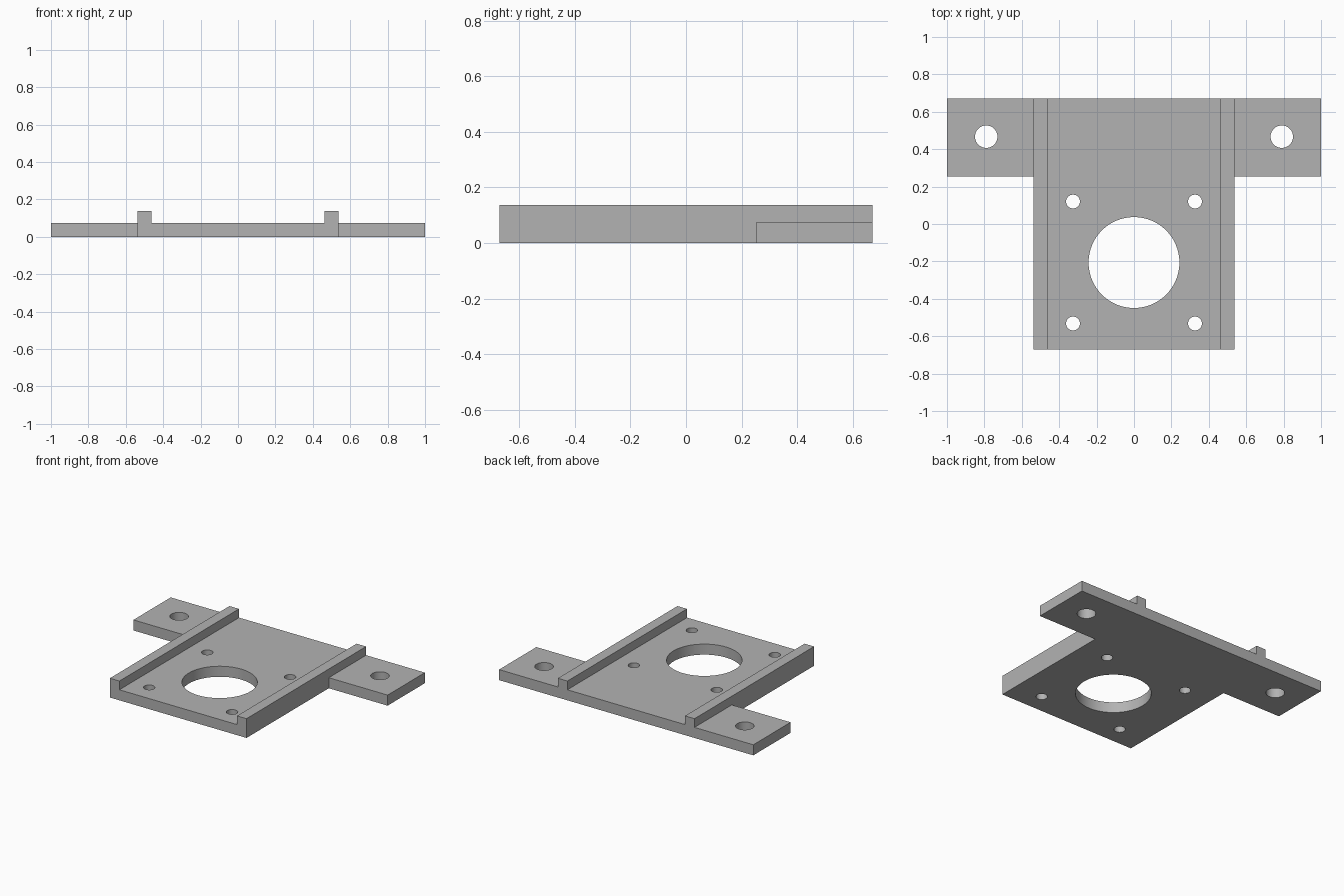
import bpy
import bmesh
import math
from mathutils import Matrix

if "Cube" in bpy.data.objects:
    bpy.data.objects.remove(bpy.data.objects["Cube"], do_unlink=True)

HALF_W, HALF_D = 1.0, 0.672          # overall half width and half depth
RAIL_OUT, RAIL_IN = 0.5375, 0.4626   # outer and inner faces of the rails
PLATE_Z, RAIL_Z = 0.075, 0.137       # plate thickness, rail height
EAR_Y = 0.253                        # front edge of the mounting ears

grey = bpy.data.materials.new("mid grey")
grey.use_nodes = True
grey.diffuse_color = (0.448, 0.448, 0.448, 1)
grey.node_tree.nodes["Principled BSDF"].inputs["Base Color"].default_value = (0.448, 0.448, 0.448, 1)


def make_object(name, bm):
    bmesh.ops.recalc_face_normals(bm, faces=bm.faces)
    mesh = bpy.data.meshes.new(name)
    bm.to_mesh(mesh)
    bm.free()
    mesh.materials.append(grey)
    obj = bpy.data.objects.new(name, mesh)
    bpy.context.collection.objects.link(obj)
    return obj


def extrude_profile(name, points, y0, y1):
    """Extrude an (x, z) outline along y."""
    bm = bmesh.new()
    face = bm.faces.new([bm.verts.new((x, y0, z)) for x, z in points])
    ext = bmesh.ops.extrude_face_region(bm, geom=[face])
    moved = [g for g in ext["geom"] if isinstance(g, bmesh.types.BMVert)]
    bmesh.ops.translate(bm, verts=moved, vec=(0, y1 - y0, 0))
    return make_object(name, bm)


def drill(name, x, y, radius, sides):
    bm = bmesh.new()
    bmesh.ops.create_cone(bm, cap_ends=True, segments=sides, radius1=radius, radius2=radius,
                          depth=0.5, matrix=Matrix.Translation((x, y, 0.05)))
    return make_object(name, bm)


def combine(target, tool, operation):
    """Apply a boolean and discard the tool."""
    tool.hide_render = True
    bpy.context.view_layer.objects.active = target
    mod = target.modifiers.new(operation, "BOOLEAN")
    mod.operation, mod.solver, mod.object = operation, "EXACT", tool
    bpy.ops.object.modifier_apply(modifier=mod.name)
    bpy.data.objects.remove(tool, do_unlink=True)


# Central plate with a raised rail along each side
right_half = [(RAIL_OUT, 0), (RAIL_OUT, RAIL_Z), (RAIL_IN, RAIL_Z), (RAIL_IN, PLATE_Z)]
channel = right_half + [(-x, z) for x, z in reversed(right_half)]
bracket = extrude_profile("mounting_bracket", channel, -HALF_D, HALF_D)

# Mounting ears at the back corners
for side in (1, -1):
    ear = [(side * 0.5, 0), (side * HALF_W, 0), (side * HALF_W, PLATE_Z), (side * 0.5, PLATE_Z)]
    combine(bracket, extrude_profile("ear", ear, EAR_Y, HALF_D), "UNION")

# Central bore, four screw holes around it, one bolt hole in each ear
combine(bracket, drill("bore", 0, -0.206, 0.243, 64), "DIFFERENCE")
for side in (1, -1):
    combine(bracket, drill("bolt_hole", side * 0.79, 0.467, 0.06, 40), "DIFFERENCE")
    for y in (0.12, -0.532):
        combine(bracket, drill("screw_hole", side * 0.326, y, 0.037, 32), "DIFFERENCE")

# Smooth hole walls, sharp plate edges
bpy.ops.object.select_all(action="DESELECT")
bracket.select_set(True)
bpy.context.view_layer.objects.active = bracket
bpy.ops.object.shade_smooth_by_angle(angle=math.radians(30))
